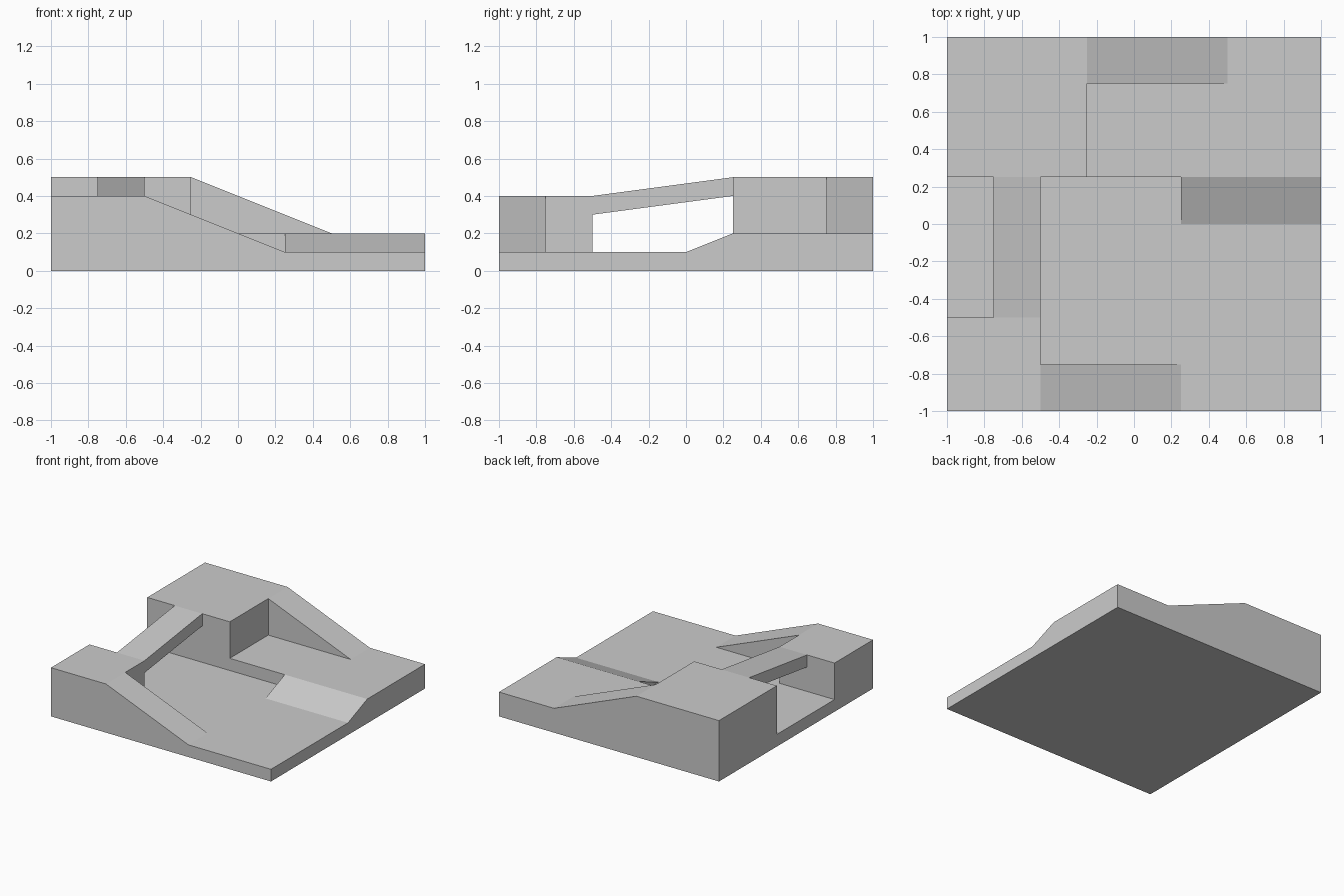
import bpy, bmesh
from mathutils import Vector

if "Cube" in bpy.data.objects:
    bpy.data.objects.remove(bpy.data.objects["Cube"])


def prism(name, axis, profile, lo, hi):
    """Extrude a (horizontal, z) profile from lo to hi along the x or y axis."""
    bm = bmesh.new()
    place = (lambda h, z, d: (d, h, z)) if axis == 'x' else (lambda h, z, d: (h, d, z))
    face = bm.faces.new([bm.verts.new(place(h, z, lo)) for h, z in profile])
    ext = bmesh.ops.extrude_face_region(bm, geom=[face])
    step = Vector(place(0, 0, hi - lo))
    bmesh.ops.translate(bm, vec=step, verts=[g for g in ext['geom'] if isinstance(g, bmesh.types.BMVert)])
    bmesh.ops.recalc_face_normals(bm, faces=bm.faces)
    me = bpy.data.meshes.new(name)
    bm.to_mesh(me)
    bm.free()
    ob = bpy.data.objects.new(name, me)
    bpy.context.collection.objects.link(ob)
    return ob


def block(name, x0, x1, y0, y1, top):
    return prism(name, 'y', [(x0, 0), (x1, 0), (x1, top), (x0, top)], y0, y1)


def ramp(name, axis, h0, z0, h1, z1, lo, hi):
    return prism(name, axis, [(h0, 0), (h1, 0), (h1, z1), (h0, z0)], lo, hi)


# Low floor slab that everything is merged into
terrain = block("terrain", -1, 1, -1, 1, 0.1)

parts = [
    # Raised back floor and the short ramp up to it
    block("back_floor", -1, 1, 0.25, 1, 0.2),
    ramp("floor_ramp", 'x', 0, 0.1, 0.25, 0.2, 0.25, 1),
    # Back platform with its long ramp
    block("back_platform", -1, -0.25, 0.25, 1, 0.5),
    ramp("back_ramp", 'y', -0.25, 0.5, 0.5, 0.2, 0.75, 1),
    # Front platform with its long ramp
    block("front_platform", -1, -0.5, -1, -0.5, 0.4),
    ramp("front_ramp", 'y', -0.5, 0.4, 0.25, 0.1, -1, -0.75),
    # Sloping bridge between the platforms
    prism("bridge", 'x', [(-0.5, 0.3), (0.25, 0.4), (0.25, 0.5), (-0.5, 0.4)], -0.75, -0.5),
]

# Merge all parts into one solid
bpy.context.view_layer.objects.active = terrain
for part in parts:
    mod = terrain.modifiers.new("merge_" + part.name, 'BOOLEAN')
    mod.operation = 'UNION'
    mod.solver = 'EXACT'
    mod.object = part
    bpy.ops.object.modifier_apply(modifier=mod.name)
    bpy.data.objects.remove(part)

# Clean up leftover vertices and coplanar splits
bm = bmesh.new()
bm.from_mesh(terrain.data)
bmesh.ops.remove_doubles(bm, verts=bm.verts, dist=1e-4)
bmesh.ops.dissolve_limit(bm, angle_limit=0.01, verts=bm.verts, edges=bm.edges)
bm.to_mesh(terrain.data)
bm.free()
